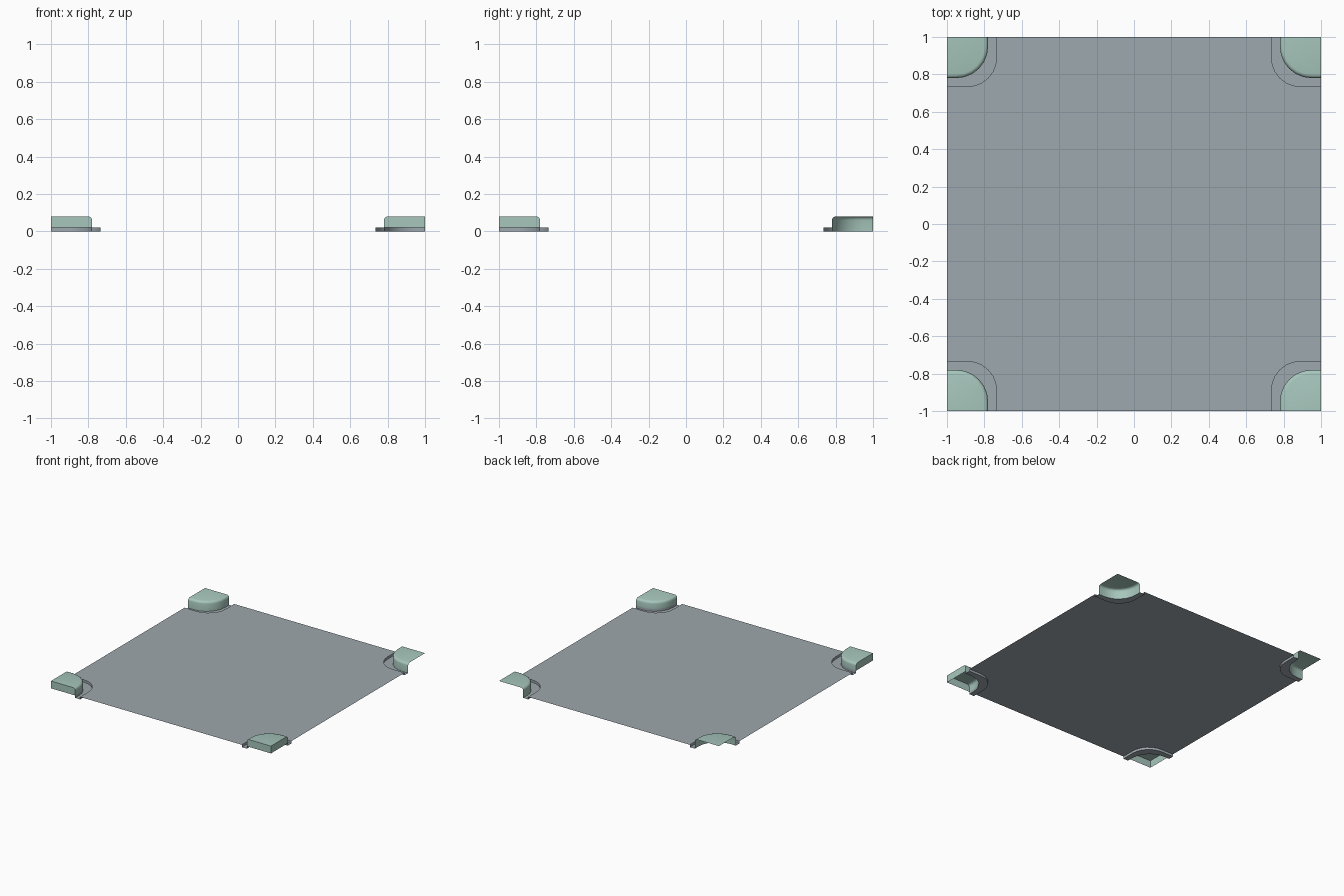
import bpy, bmesh, math
from mathutils import Vector

if "Cube" in bpy.data.objects:
    bpy.data.objects.remove(bpy.data.objects["Cube"])


def material(name, rgb):
    m = bpy.data.materials.new(name)
    m.diffuse_color = (*rgb, 1)
    m.use_nodes = True
    m.node_tree.nodes["Principled BSDF"].inputs["Base Color"].default_value = m.diffuse_color
    return m


GREY = material("road grey", (0.337, 0.392, 0.418))
MINT = material("pavement mint", (0.386, 0.571, 0.509))
CORNERS = [(-1, -1), (1, -1), (1, 1), (-1, 1)]
SEG = 6
ROAD_Z, TOP_Z = 0.02, 0.08


def outline(straight, radius):
    """Rounded quarter outline, measured inward from a tile corner."""
    pts = [(straight + radius, 0)]
    for i in range(SEG + 1):
        a = math.pi / 2 * i / SEG
        pts.append((straight + radius * math.cos(a), straight + radius * math.sin(a)))
    return pts + [(0, straight + radius)]


def place(corner, u, v, z):
    return Vector((corner[0] * (1 - u), corner[1] * (1 - v), z))


def add_face(bm, pts, facing=None, flip=False):
    f = bm.faces.new([bm.verts.new(p) for p in pts])
    f.normal_update()
    if flip or (facing is not None and f.normal.dot(Vector(facing)) < 0):
        f.normal_flip()
    return f


def add_strips(bm, corner, rings):
    """Skin between successive (outline, z) rings, outermost first."""
    flip = corner[0] * corner[1] < 0
    for (a, za), (b, zb) in zip(rings, rings[1:]):
        for i in range(len(a) - 1):
            add_face(bm, [place(corner, *a[i], za), place(corner, *a[i + 1], za),
                          place(corner, *b[i + 1], zb), place(corner, *b[i], zb)], flip=flip)


def finish(bm, name, mat):
    bmesh.ops.remove_doubles(bm, verts=bm.verts, dist=1e-5)
    me = bpy.data.meshes.new(name)
    bm.to_mesh(me)
    bm.free()
    me.materials.append(mat)
    ob = bpy.data.objects.new(name, me)
    bpy.context.collection.objects.link(ob)
    bpy.ops.object.select_all(action='DESELECT')
    ob.select_set(True)
    bpy.context.view_layer.objects.active = ob
    bpy.ops.object.shade_smooth_by_angle(angle=math.radians(40))
    return ob


GUTTER = outline(0.11, 0.155)
CURB = outline(0.05, 0.17)
# rounded upper edge of the kerb: (inset, height)
EDGE = [(0.02 * (1 - math.cos(math.radians(t))), 0.06 + 0.02 * math.sin(math.radians(t)))
        for t in (0, 30, 60, 90)]

# Road surface with a rounded notch at each corner
bm = bmesh.new()
loop = []
for c in CORNERS:
    pts = [place(c, u, v, ROAD_Z) for u, v in GUTTER]
    loop += pts[::-1] if c[0] * c[1] > 0 else pts
add_face(bm, loop, (0, 0, 1))
finish(bm, "road_surface", GREY)

for c in CORNERS:
    tag = ("front" if c[1] < 0 else "back") + ("_left" if c[0] < 0 else "_right")
    front = c[1] < 0
    base = ROAD_Z if front else 0.0

    # Sunken gutter channel
    bm = bmesh.new()
    rings = [(GUTTER, ROAD_Z), (GUTTER, 0), (CURB, 0)]
    if front:
        rings.append((CURB, ROAD_Z))
    add_strips(bm, c, rings)
    finish(bm, "gutter_" + tag, GREY)

    # Raised pavement with rounded kerb
    bm = bmesh.new()
    rings = [(CURB, base)] + [(outline(0.05, 0.17 - d), z) for d, z in EDGE]
    add_strips(bm, c, rings)
    cap = [(0, 0)] + rings[-1][0]
    add_face(bm, [place(c, u, v, TOP_Z) for u, v in cap], (0, 0, 1))
    # Closed outer sides on the front corners only
    if front:
        prof = [(0, base), (0.22, base)] + [(0.22 - d, z) for d, z in EDGE] + [(0, TOP_Z)]
        add_face(bm, [place(c, u, 0, z) for u, z in prof], (0, c[1], 0))
        add_face(bm, [place(c, 0, u, z) for u, z in prof], (c[0], 0, 0))
    finish(bm, "pavement_" + tag, MINT)
